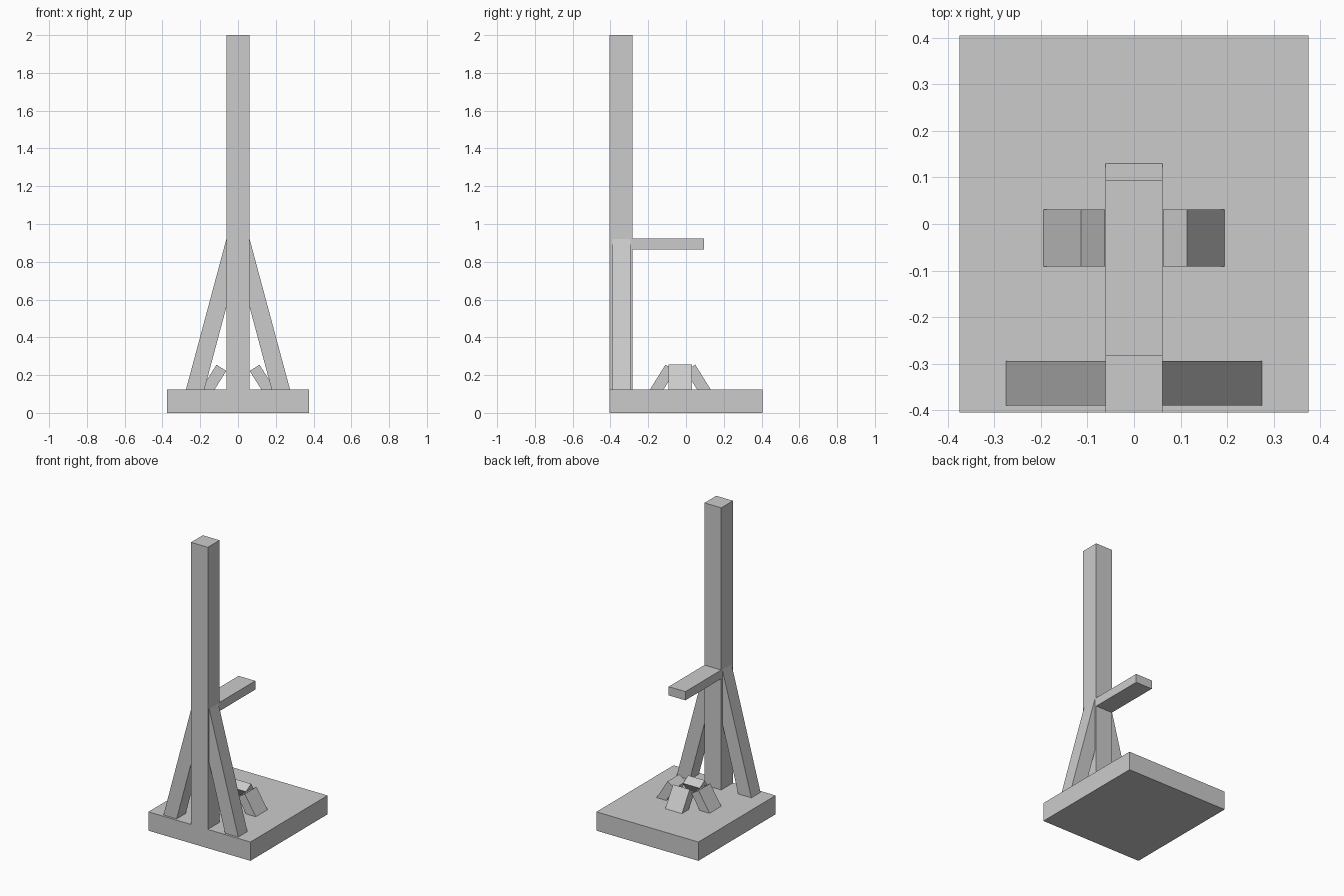
import bpy, bmesh
from math import pi
from mathutils import Matrix, Vector

if "Cube" in bpy.data.objects:
    bpy.data.objects.remove(bpy.data.objects["Cube"])


def prism(name, profile, y0, y1, matrix=Matrix()):
    """Extrude an x-z profile from y0 to y1, then place it with a matrix."""
    bm = bmesh.new()
    face = bm.faces.new([bm.verts.new((x, y0, z)) for x, z in profile])
    ext = bmesh.ops.extrude_face_region(bm, geom=[face])
    verts = [g for g in ext["geom"] if isinstance(g, bmesh.types.BMVert)]
    bmesh.ops.translate(bm, verts=verts, vec=Vector((0, y1 - y0, 0)))
    bm.transform(matrix)
    bmesh.ops.recalc_face_normals(bm, faces=bm.faces)
    mesh = bpy.data.meshes.new(name)
    bm.to_mesh(mesh)
    bm.free()
    obj = bpy.data.objects.new(name, mesh)
    bpy.context.collection.objects.link(obj)
    return obj


def box(name, hx, y0, y1, z0, z1):
    return prism(name, [(-hx, z0), (hx, z0), (hx, z1), (-hx, z1)], y0, y1)


BASE_TOP = 0.125
W = 0.0615  # half width of the timbers

# Base, upright post and horizontal arm
box("base", 0.375, -0.405, 0.405, 0, BASE_TOP)
box("post", W, -0.405, -0.282, BASE_TOP, 2.0)
box("arm", W, -0.282, 0.094, 0.864, 0.922)

# Slanted braces on both sides of the post
brace = prism("side_braces", [(W, 0.92), (W, 0.56), (0.178, BASE_TOP), (0.275, BASE_TOP)],
              -0.39, -0.294)
brace.modifiers.new("Mirror", 'MIRROR').use_axis[0] = True

# Four leaning blocks forming a socket on the base
for i in range(4):
    r = 0.195 if i % 2 == 0 else 0.16  # outer reach along x / along y
    profile = [(r, BASE_TOP), (r - 0.081, 0.255), (r - 0.133, 0.222), (r - 0.072, BASE_TOP)]
    place = Matrix.Translation((0, -0.03, 0)) @ Matrix.Rotation(i * pi / 2, 4, 'Z')
    prism(f"socket_block_{i + 1}", profile, -W, W, place)
